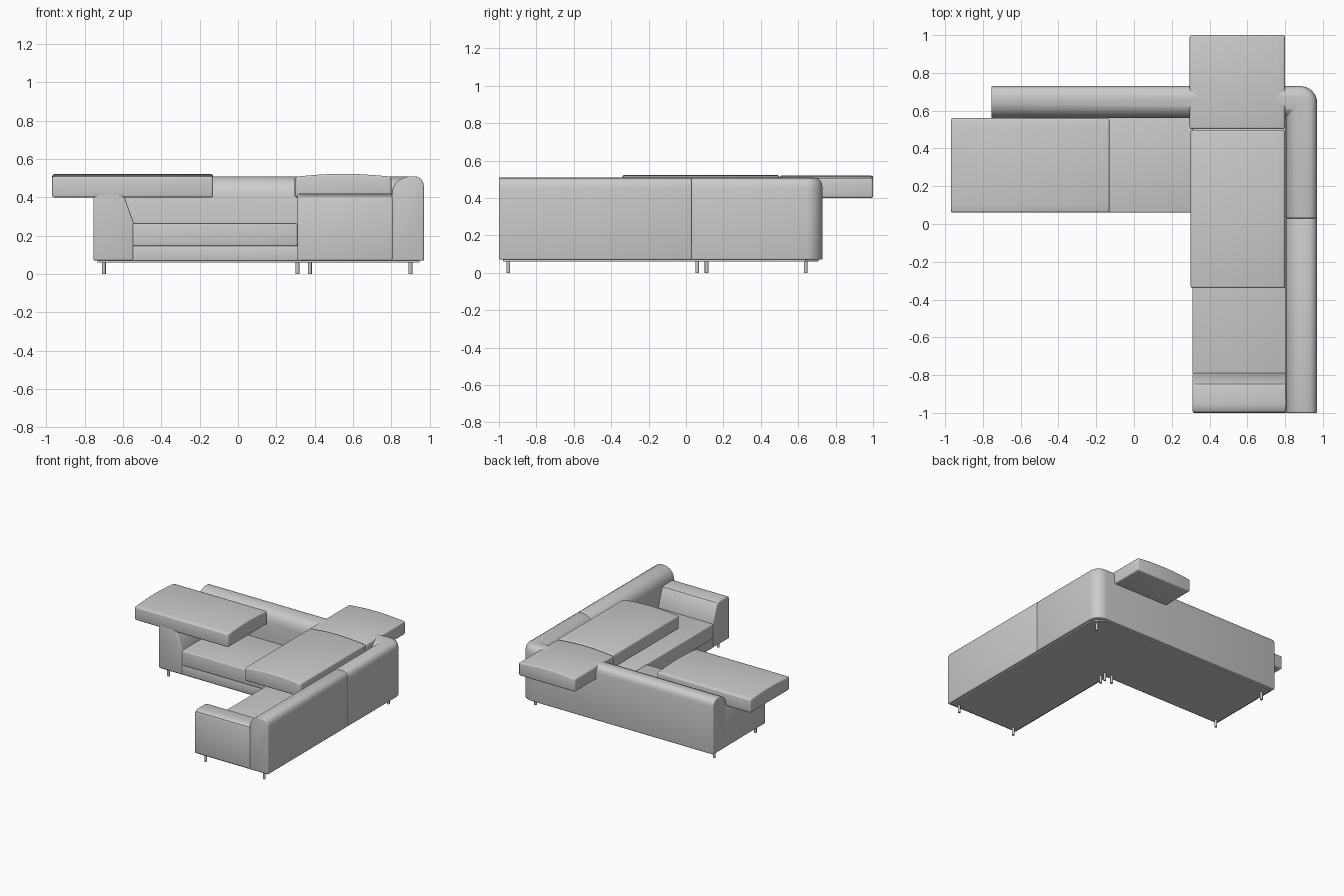
import bpy, bmesh, math
from mathutils import Vector

if "Cube" in bpy.data.objects:
    bpy.data.objects.remove(bpy.data.objects["Cube"], do_unlink=True)

fabric = bpy.data.materials.new("grey fabric")
fabric.use_nodes = True
GREY = (0.6, 0.6, 0.6, 1)
fabric.diffuse_color = GREY
fabric.node_tree.nodes["Principled BSDF"].inputs["Base Color"].default_value = GREY


def finish(name, bm, bevel=0.0, segments=3):
    """Turn a bmesh into a named, softly bevelled object."""
    bmesh.ops.remove_doubles(bm, verts=bm.verts, dist=0.0001)
    bmesh.ops.recalc_face_normals(bm, faces=bm.faces)
    mesh = bpy.data.meshes.new(name)
    bm.to_mesh(mesh)
    bm.free()
    mesh.materials.append(fabric)
    ob = bpy.data.objects.new(name, mesh)
    bpy.context.collection.objects.link(ob)
    bpy.ops.object.select_all(action='DESELECT')
    ob.select_set(True)
    bpy.context.view_layer.objects.active = ob
    if bevel:
        mod = ob.modifiers.new("soft edges", 'BEVEL')
        mod.width, mod.segments = bevel, segments
        mod.limit_method, mod.angle_limit = 'ANGLE', math.radians(40)
        bpy.ops.object.modifier_apply(modifier=mod.name)
    bpy.ops.object.shade_smooth_by_angle(angle=math.radians(35))
    return ob


def loft(name, rings, bevel):
    """Skin a list of equal rings and cap both ends."""
    bm = bmesh.new()
    rows = [[bm.verts.new(p) for p in ring] for ring in rings]
    n = len(rows[0])
    for a, b in zip(rows, rows[1:]):
        for i in range(n):
            j = (i + 1) % n
            bm.faces.new((a[i], a[j], b[j], b[i]))
    bm.faces.new(rows[0])
    bm.faces.new(rows[-1])
    return finish(name, bm, bevel)


def extrude(name, profile, axis, lo, hi, bevel):
    """Extrude a 2D profile along x, y or z."""
    def place(p, t):
        return {'x': (t, p[0], p[1]), 'y': (p[0], t, p[1]), 'z': (p[0], p[1], t)}[axis]
    return loft(name, [[place(p, t) for p in profile] for t in (lo, hi)], bevel)


def rect(x0, x1, y0, y1):
    return [(x0, y0), (x1, y0), (x1, y1), (x0, y1)]


def domed(a, b, z0, z1, rise):
    """Cushion section: flat below, gently arched on top."""
    top = [(b + (a - b) * i / 10, z1 + rise * math.sin(math.pi * i / 10)) for i in range(11)]
    return [(a, z0), (b, z0)] + top


# Outer limits of the L-shaped body
LEFT, BACK, FRONT, RIGHT = 0.97, 0.73, -1.0, -0.755
INNER_X, INNER_Y, FLOOR = 0.31, 0.06, 0.07

# Base and recessed plinth
def l_shape(inset):
    i = inset
    return [(RIGHT + i, INNER_Y + i), (INNER_X + i, INNER_Y + i), (INNER_X + i, FRONT + i),
            (LEFT - i, FRONT + i), (LEFT - i, BACK - 0.07 - i), (LEFT - 0.07 - i, BACK - i),
            (RIGHT + i, BACK - i)]

extrude("base", l_shape(0.004), 'z', FLOOR, 0.148, 0.004)
extrude("plinth", l_shape(0.022), 'z', 0.06, 0.08, 0)

# Backrest: section swept along the outer wall, mitred inside the round corner
back_section = [(0, FLOOR), (0, 0.455), (0.004, 0.478), (0.014, 0.496), (0.032, 0.507),
                (0.06, 0.51), (0.095, 0.507), (0.125, 0.494), (0.148, 0.474),
                (0.162, 0.447), (0.168, 0.41), (0.168, FLOOR)]
RADIUS = 0.09

def corner_ring(angle):
    ring = []
    for d, z in back_section:
        r, c = max(RADIUS - d, 0), max(RADIUS, d)
        ring.append((LEFT - c + r * math.cos(angle), BACK - c + r * math.sin(angle), z))
    return ring

def side_ring(y):
    return [(LEFT - d, y, z) for d, z in back_section]

loft("side_backrest", [side_ring(FRONT), side_ring(0.03)], 0.007)
loft("corner_backrest",
     [side_ring(0.03)] + [corner_ring(math.pi / 2 * i / 10) for i in range(11)]
     + [[(RIGHT, BACK - d, z) for d, z in back_section]], 0.007)

# Armrests with sloping inner sides
arm = [(0, FLOOR), (0, 0.39), (0.006, 0.407), (0.022, 0.417), (0.05, 0.42), (0.13, 0.418),
       (0.152, 0.412), (0.165, 0.395), (0.21, 0.27), (0.21, FLOOR)]
extrude("front_armrest", [(FRONT + t, z) for t, z in arm], 'x', INNER_X, 0.81, 0.01)
extrude("right_armrest", [(RIGHT + t, z) for t, z in arm], 'y', INNER_Y, 0.57, 0.01)

# Seats
extrude("back_seat", rect(-0.55, 0.31, INNER_Y, 0.57), 'z', 0.146, 0.265, 0.008)
extrude("side_seat", rect(INNER_X, 0.81, -0.795, 0.57), 'z', 0.146, 0.265, 0.008)

# Loose top cushions
extrude("right_cushion", domed(0.06, 0.56, 0.40, 0.508, 0.013), 'x', -0.97, -0.13, 0.011)
extrude("middle_cushion", domed(0.30, 0.80, 0.40, 0.508, 0.015), 'y', -0.34, 0.498, 0.011)
extrude("back_cushion", domed(0.295, 0.80, 0.40, 0.505, 0.015), 'y', 0.502, 1.0, 0.011)

# Legs
for i, (x, y) in enumerate([(-0.70, 0.64), (-0.70, 0.11), (0.31, 0.11), (0.375, 0.11),
                            (0.375, 0.06), (0.375, -0.95), (0.90, -0.95), (0.90, 0.64)]):
    circle = [(x + 0.01 * math.cos(math.tau * k / 16), y + 0.01 * math.sin(math.tau * k / 16))
              for k in range(16)]
    extrude(f"leg_{i + 1}", circle, 'z', 0, 0.065, 0)
